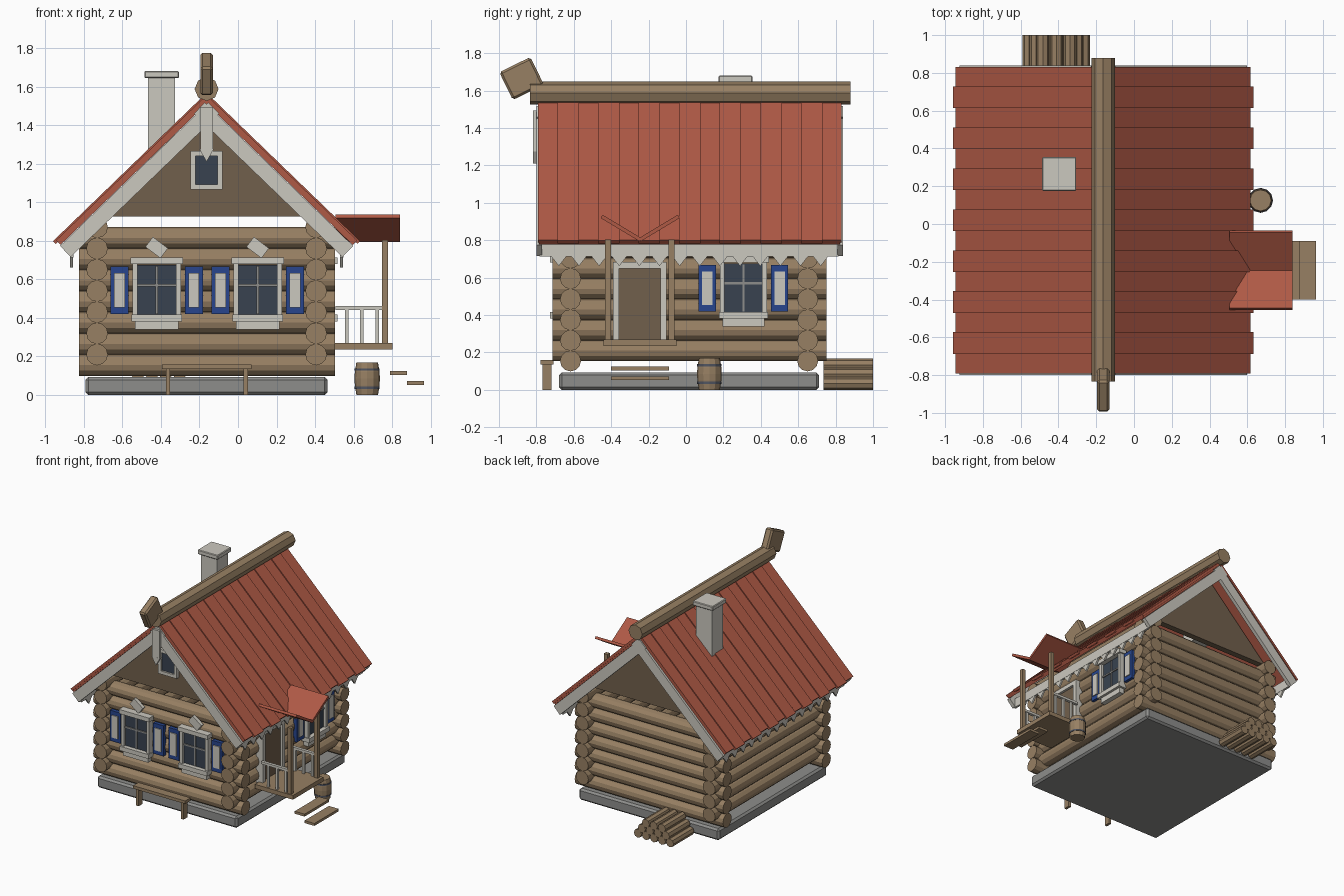
import bpy, bmesh, math
from math import sin, cos, pi, radians
from mathutils import Matrix, Vector

if "Cube" in bpy.data.objects:
    bpy.data.objects.remove(bpy.data.objects["Cube"])

CX, CY = -0.163, 0.0165          # centre of the house
A = radians(44)                  # roof pitch
APEX = 1.57                      # top of roof planes


def mat(name, *rgb):
    m = bpy.data.materials.new(name)
    m.diffuse_color = (*rgb, 1)
    m.use_nodes = True
    m.node_tree.nodes["Principled BSDF"].inputs["Base Color"].default_value = m.diffuse_color
    return m


LOG = mat("log_wood", 0.31, 0.215, 0.125)
DARK = mat("dark_wood", 0.165, 0.115, 0.072)
ROOF = mat("red_roof", 0.43, 0.10, 0.06)
TRIM = mat("pale_trim", 0.60, 0.58, 0.52)
BLUE = mat("blue_paint", 0.02, 0.06, 0.27)
GLASS = mat("dark_glass", 0.04, 0.055, 0.08)
STONE = mat("stone", 0.27, 0.27, 0.26)
IRON = mat("iron", 0.08, 0.09, 0.12)


def finish(name, bm, m, matrix=None, bevel=0):
    bmesh.ops.recalc_face_normals(bm, faces=bm.faces)
    me = bpy.data.meshes.new(name)
    bm.to_mesh(me)
    bm.free()
    me.materials.append(m)
    ob = bpy.data.objects.new(name, me)
    if matrix:
        ob.matrix_world = matrix
    bpy.context.collection.objects.link(ob)
    if bevel:
        mod = ob.modifiers.new("bevel", "BEVEL")
        mod.width, mod.segments = bevel, 1
    return ob


def box(name, c, size, m, rot=(0, 'Y'), bevel=0, frame=None):
    bm = bmesh.new()
    bmesh.ops.create_cube(bm, size=1)
    bmesh.ops.scale(bm, vec=size, verts=bm.verts)
    mx = Matrix.Translation(c) @ Matrix.Rotation(rot[0], 4, rot[1])
    return finish(name, bm, m, frame @ mx if frame else mx, bevel)


def rod(name, a, b, r, m, n=12):
    a, b = Vector(a), Vector(b)
    bm = bmesh.new()
    bmesh.ops.create_cone(bm, cap_ends=True, segments=n, radius1=r, radius2=r, depth=(b - a).length)
    mx = Matrix.Translation((a + b) / 2) @ (b - a).to_track_quat('Z', 'Y').to_matrix().to_4x4()
    return finish(name, bm, m, mx)


def prism(name, pts, depth, m, origin, along='Y'):
    """Flat profile (horizontal, z), extruded along Y or X and centred on origin."""
    bm = bmesh.new()
    place = (lambda h, z, d: (h, d, z)) if along == 'Y' else (lambda h, z, d: (d, h, z))
    f = bm.faces.new([bm.verts.new(place(h, z, -depth / 2)) for h, z in pts])
    ex = bmesh.ops.extrude_face_region(bm, geom=[f])
    bmesh.ops.translate(bm, vec=place(0, 0, depth), verts=[v for v in ex["geom"] if isinstance(v, bmesh.types.BMVert)])
    return finish(name, bm, m, Matrix.Translation(origin))


def lathe(name, prof, c, m, n=12):
    bm = bmesh.new()
    rings = [[bm.verts.new((r * cos(2 * pi * i / n), r * sin(2 * pi * i / n), z)) for i in range(n)] for r, z in prof]
    for p, q in zip(rings, rings[1:]):
        for i in range(n):
            bm.faces.new((p[i], p[(i + 1) % n], q[(i + 1) % n], q[i]))
    bm.faces.new(rings[0])
    bm.faces.new(rings[-1])
    return finish(name, bm, m, Matrix.Translation(c))


# foundation and crossed log walls
box("foundation", (CX, CY, 0.047), (1.255, 1.39, 0.094), STONE, bevel=0.015)
for i in range(7):
    for s in (-1, 1):
        z, y, x = 0.155 + 0.11 * i, CY + s * 0.634, CX + s * 0.568
        rod("wall_log_x", (-0.825, y, z), (0.502, y, z), 0.056, LOG)
        rod("wall_log_y", (x, -0.715, z + 0.055), (x, 0.75, z + 0.055), 0.056, LOG)

# gables
for s in (-1, 1):
    prism("gable", [(-0.58, 0.925), (0.58, 0.925), (0, 1.49)], 0.05, DARK, (CX, CY + s * 0.634, 0))


# roof slopes
def slope_box(name, s, start, length, y, wid, depth, thick, m):
    u, n = Vector((s * cos(A), 0, -sin(A))), Vector((s * sin(A), 0, cos(A)))
    c = Vector((CX, y, APEX)) + u * (start + length / 2) - n * depth
    return box(name, c, (length, wid, thick), m, (s * A, 'Y'))


for s in (-1, 1):
    slope_box("roof_deck", s, 0, 1.095, CY + 0.003, 1.61, 0.034, 0.018, ROOF)
    for i in range(15):
        hi = i % 2
        slope_box("roof_plank", s, 0, 1.095 + 0.014 * hi, CY + 0.004 + (i - 7) * 0.1085, 0.105 + 0.01 * hi,
                  0.02 - 0.008 * hi, 0.02, ROOF)
    for y in (-0.785, 0.825):
        slope_box("bargeboard", s, 0.03, 1.07, y, 0.03, 0.085, 0.08, TRIM)
    # toothed eave trim
    x = CX + s * 0.70
    box("eave_board", (x, CY, 0.75), (0.018, 1.6, 0.075), TRIM)
    for i in range(14):
        prism("eave_tooth", [(-0.045, 0.72), (0.045, 0.72), (0, 0.662)], 0.014, TRIM, (x, -0.68 + 0.1077 * i, 0), 'X')

# ridge log, carved end block, pendant
rod("ridge_log", (CX, -0.835, 1.587), (CX, 0.88, 1.587), 0.062, LOG, 8)
box("ridge_ornament", (CX, -0.879, 1.665), (0.065, 0.185, 0.165), LOG, (radians(26), 'X'), bevel=0.012)
box("gable_pendant", (CX, -0.808, 1.385), (0.065, 0.02, 0.22), TRIM)
prism("pendant_tip", [(-0.037, 1.275), (0.037, 1.275), (0, 1.21)], 0.022, TRIM, (CX, -0.808, 0))

# chimney
box("chimney", (-0.396, 0.265, 1.4), (0.14, 0.14, 0.5), TRIM)
box("chimney_cap", (-0.396, 0.265, 1.662), (0.18, 0.18, 0.036), TRIM, bevel=0.005)

# gable window
for sx in (-1, 1):
    box("gable_window_side", (CX + sx * 0.07, -0.65, 1.166), (0.026, 0.04, 0.2), TRIM)
    box("gable_window_rail", (CX, -0.65, 1.166 + sx * 0.087), (0.166, 0.04, 0.026), TRIM)
box("gable_window_glass", (CX, -0.645, 1.166), (0.12, 0.02, 0.16), GLASS)


# windows with shutters: local x across, -y outward, wall face at y = 0
def window(frame):
    def b(name, x, z, w, h, y, d, m, rot=0):
        box(name, (x, y, z), (w, d, h), m, (rot, 'Y'), frame=frame)
    b("window_glass", 0, 0.545, 0.21, 0.26, -0.005, 0.03, GLASS)
    b("window_mullion", 0, 0.545, 0.012, 0.25, -0.018, 0.02, STONE)
    b("window_transom", 0, 0.57, 0.2, 0.012, -0.018, 0.02, STONE)
    for s in (-1, 1):
        b("window_side", s * 0.113, 0.545, 0.026, 0.28, -0.015, 0.05, TRIM)
        b("shutter", s * 0.193, 0.543, 0.093, 0.247, -0.005, 0.03, BLUE)
        b("shutter_panel", s * 0.193, 0.543, 0.056, 0.18, -0.018, 0.02, TRIM)
    b("window_lintel", 0, 0.697, 0.272, 0.034, -0.02, 0.07, TRIM)
    b("window_bottom", 0, 0.40, 0.262, 0.035, -0.02, 0.07, TRIM)
    b("window_apron", 0, 0.362, 0.225, 0.045, -0.012, 0.045, TRIM)
    b("window_ornament", 0, 0.765, 0.098, 0.065, -0.012, 0.03, TRIM, radians(37))


for x in (-0.422, 0.102):
    window(Matrix.Translation((x, -0.672, 0)))
window(Matrix.Translation((0.461, 0.307, 0)) @ Matrix.Rotation(pi / 2, 4, 'Z'))

# door
box("door", (0.455, -0.246, 0.46), (0.04, 0.23, 0.39), DARK)
for s in (-1, 1):
    box("door_jamb", (0.465, -0.246 + s * 0.127, 0.47), (0.06, 0.032, 0.42), TRIM)
box("door_head", (0.465, -0.246, 0.667), (0.06, 0.286, 0.034), TRIM)

# porch with valley canopy, posts, railings and steps
box("porch_deck", (0.63, -0.246, 0.253), (0.34, 0.39, 0.034), LOG)
for s in (-1, 1):
    y = -0.247 + s * 0.17
    box("porch_post", (0.763, y, 0.535), (0.032, 0.032, 0.54), LOG)
    box("porch_rail", (0.63, y, 0.452), (0.25, 0.024, 0.02), TRIM)
    for x in (0.565, 0.643, 0.722):
        box("porch_baluster", (x, y, 0.357), (0.018, 0.018, 0.175), TRIM)
    box("porch_canopy", (0.672, -0.245 + s * 0.102, 0.865), (0.335, 0.243, 0.02), ROOF, (s * radians(31), 'X'))
box("upper_step", (0.832, -0.245, 0.114), (0.088, 0.31, 0.02), LOG)
box("lower_step", (0.92, -0.245, 0.062), (0.088, 0.31, 0.02), LOG)

# barrel
lathe("barrel", [(0.056, 0), (0.064, 0.05), (0.066, 0.085), (0.064, 0.12), (0.056, 0.17)], (0.67, 0.125, 0), LOG)
for z in (0.038, 0.132):
    lathe("barrel_hoop", [(0.065, -0.006), (0.065, 0.006)], (0.67, 0.125, z), IRON)

# bench
box("bench_seat", (-0.162, -0.743, 0.147), (0.466, 0.068, 0.024), LOG)
for x in (-0.363, 0.04):
    box("bench_leg", (x, -0.743, 0.068), (0.022, 0.05, 0.136), LOG)

# firewood stack
for row in range(3):
    for i in range(5 - row):
        x, z = -0.411 + (i - (4 - row) / 2) * 0.072, 0.034 + row * 0.05
        rod("firewood", (x, 0.735, z), (x, 1.0, z), 0.034, LOG, 8)
